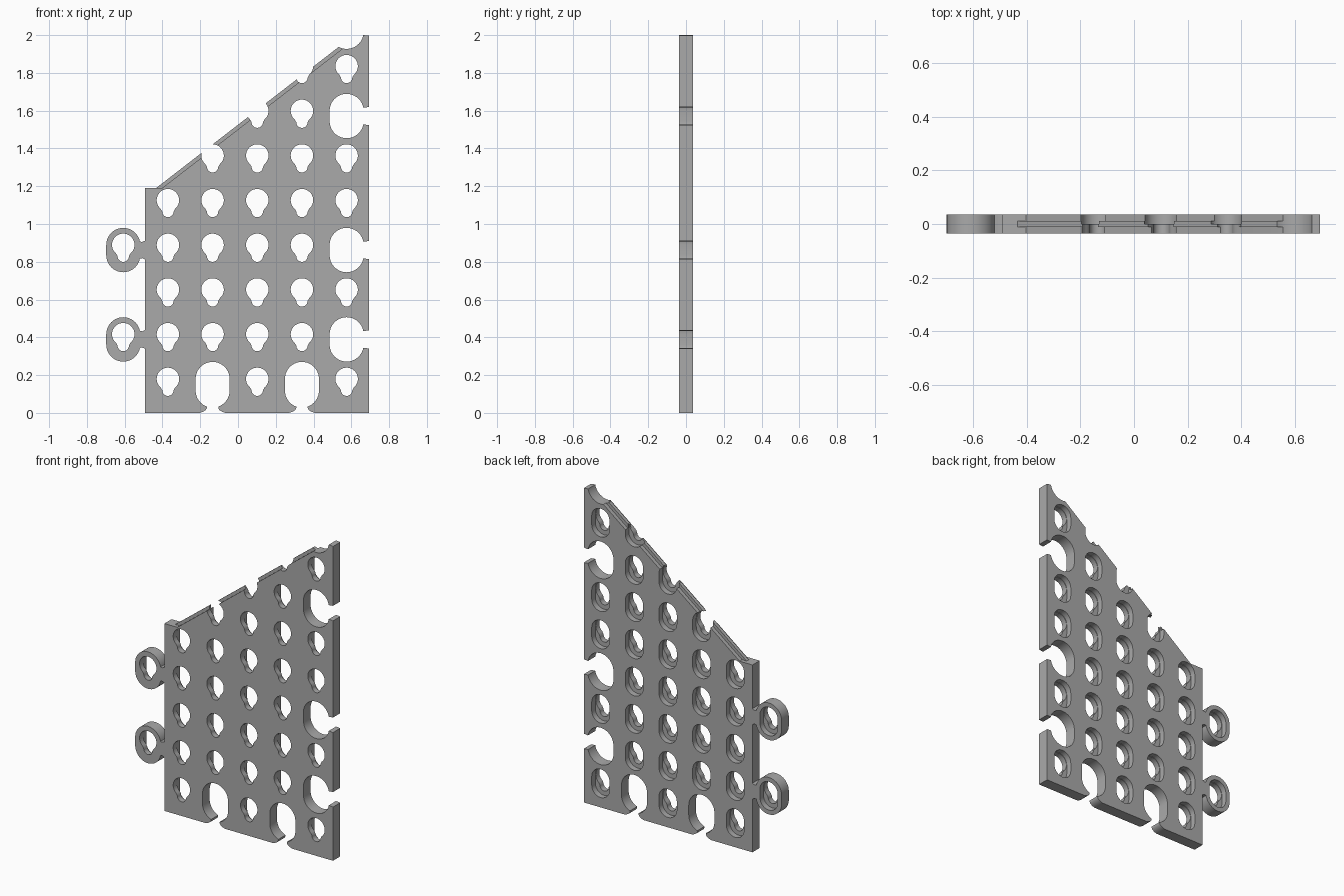
import bpy, bmesh
from math import sin, cos, pi, radians

cube = bpy.data.objects.get("Cube")
if cube:
    bpy.data.objects.remove(cube, do_unlink=True)

PITCH = 0.2365
HALF = 0.036             # half the plate thickness
LEFT, RIGHT = -0.492, 0.693
DROP = 0.055             # how far round shapes stretch downward


def col(i):
    return -0.371 + PITCH * i


def row(j):
    return 0.18 + PITCH * j


def arc(cx, cz, r, a0, a1, n=20):
    steps = [radians(a0 + (a1 - a0) * k / n) for k in range(n + 1)]
    return [(cx + r * cos(a), cz + r * sin(a)) for a in steps]


def obround(x, z, r, drop=DROP):
    return arc(x, z, r, 0, 180) + arc(x, z - drop, r, 180, 360)


def keyhole(x, z):
    # round hole with a narrower rounded slot below it
    return arc(x, z, 0.0595, -50, 230, 32) + arc(x, z - 0.06, 0.03, 180, 360, 14)


def prisms(name, outlines, y0=-HALF, y1=HALF):
    # extrude front-facing outlines through the thickness
    bm = bmesh.new()
    for pts in outlines:
        face = bm.faces.new([bm.verts.new((x, y0, z)) for x, z in pts])
        new = bmesh.ops.extrude_face_region(bm, geom=[face])["geom"]
        verts = [v for v in new if isinstance(v, bmesh.types.BMVert)]
        bmesh.ops.translate(bm, verts=verts, vec=(0, y1 - y0, 0))
    bmesh.ops.recalc_face_normals(bm, faces=bm.faces)
    mesh = bpy.data.meshes.new(name)
    bm.to_mesh(mesh)
    bm.free()
    obj = bpy.data.objects.new(name, mesh)
    bpy.context.collection.objects.link(obj)
    return obj


def combine(target, tool, operation):
    mod = target.modifiers.new("combine", "BOOLEAN")
    mod.operation, mod.solver, mod.object = operation, "EXACT", tool
    bpy.ops.object.select_all(action="DESELECT")
    target.select_set(True)
    bpy.context.view_layer.objects.active = target
    bpy.ops.object.modifier_apply(modifier=mod.name)
    bpy.data.objects.remove(tool, do_unlink=True)


# Plate with a sloping upper edge
SLOPE = 0.773
TOP = 1.19
start = -0.402
end = start + (2 - TOP) / SLOPE
panel = prisms("perforated_panel", [[(LEFT, 0), (RIGHT, 0), (RIGHT, 2),
                                     (end, 2), (start, TOP), (LEFT, TOP)]])

# Thin tongue along the slope
tongue = prisms("edge_tongue", [[(start - 0.032, TOP), (start + 0.1, TOP - 0.02),
                                 (end, 1.97), (end, 2), (end - 0.032, 2)]],
                -0.011, 0.011)
combine(panel, tongue, "UNION")

# Side tabs with flared necks
tabs = [(col(-1), row(j)) for j in (1, 3)]
necks = []
for x, z in tabs:
    m = z - DROP / 2
    necks.append([(LEFT + 0.02, m - 0.05), (LEFT + 0.02, m + 0.05), (LEFT, m + 0.05),
                  (LEFT - 0.015, m + 0.043), (LEFT - 0.03, m + 0.045),
                  (x + 0.07, m + 0.06), (x + 0.07, m - 0.06),
                  (LEFT - 0.03, m - 0.045), (LEFT - 0.015, m - 0.043), (LEFT, m - 0.05)])
combine(panel, prisms("tab_necks", necks), "UNION")
combine(panel, prisms("tab_rings", [obround(x, z, 0.09) for x, z in tabs]), "UNION")

# Sockets on the right and bottom edges
side = [(col(4), row(j)) for j in (1, 3, 6, 8)]
base = [(col(i), row(0)) for i in (1, 3)]
sockets = [obround(x, z, 0.09) for x, z in side]
sockets += [obround(x, z, 0.09, 0.062) for x, z in base]
combine(panel, prisms("sockets", sockets, -0.1, 0.1), "DIFFERENCE")

# Mouths that open the sockets to the edge
mouths = []
for x, z in side:
    m = z - DROP / 2
    half = [(x, 0.045), (RIGHT - 0.022, 0.045), (RIGHT - 0.008, 0.047), (RIGHT + 0.05, 0.052)]
    mouths.append([(px, m + d) for px, d in half] + [(px, m - d) for px, d in half[::-1]])
for x, z in base:
    half = [(0.03, z - 0.06), (0.03, 0.026), (0.036, 0.015), (0.05, 0.006),
            (0.068, 0), (0.068, -0.05)]
    mouths.append([(x + d, pz) for d, pz in half] + [(x - d, pz) for d, pz in half[::-1]])
combine(panel, prisms("mouths", mouths, -0.1, 0.1), "DIFFERENCE")

# Keyholes through the front, wider recesses in the back
rows = [range(5), range(1, 6), range(7), range(1, 8), (0, 2, 4, 5, 7)]
holes = [(col(i), row(j)) for i, js in enumerate(rows) for j in js] + tabs
combine(panel, prisms("keyholes", [keyhole(x, z) for x, z in holes], -0.1, 0.1), "DIFFERENCE")
recesses = prisms("recesses", [obround(x, z, 0.0625) for x, z in holes], 0, 0.1)
combine(panel, recesses, "DIFFERENCE")

# Grey plastic
GREY = (0.4, 0.4, 0.4, 1)
mat = bpy.data.materials.new("grey_plastic")
mat.use_nodes = True
mat.diffuse_color = GREY
mat.node_tree.nodes["Principled BSDF"].inputs["Base Color"].default_value = GREY
panel.data.materials.clear()
panel.data.materials.append(mat)
panel.select_set(True)
bpy.context.view_layer.objects.active = panel
bpy.ops.object.shade_smooth_by_angle(angle=radians(30))
